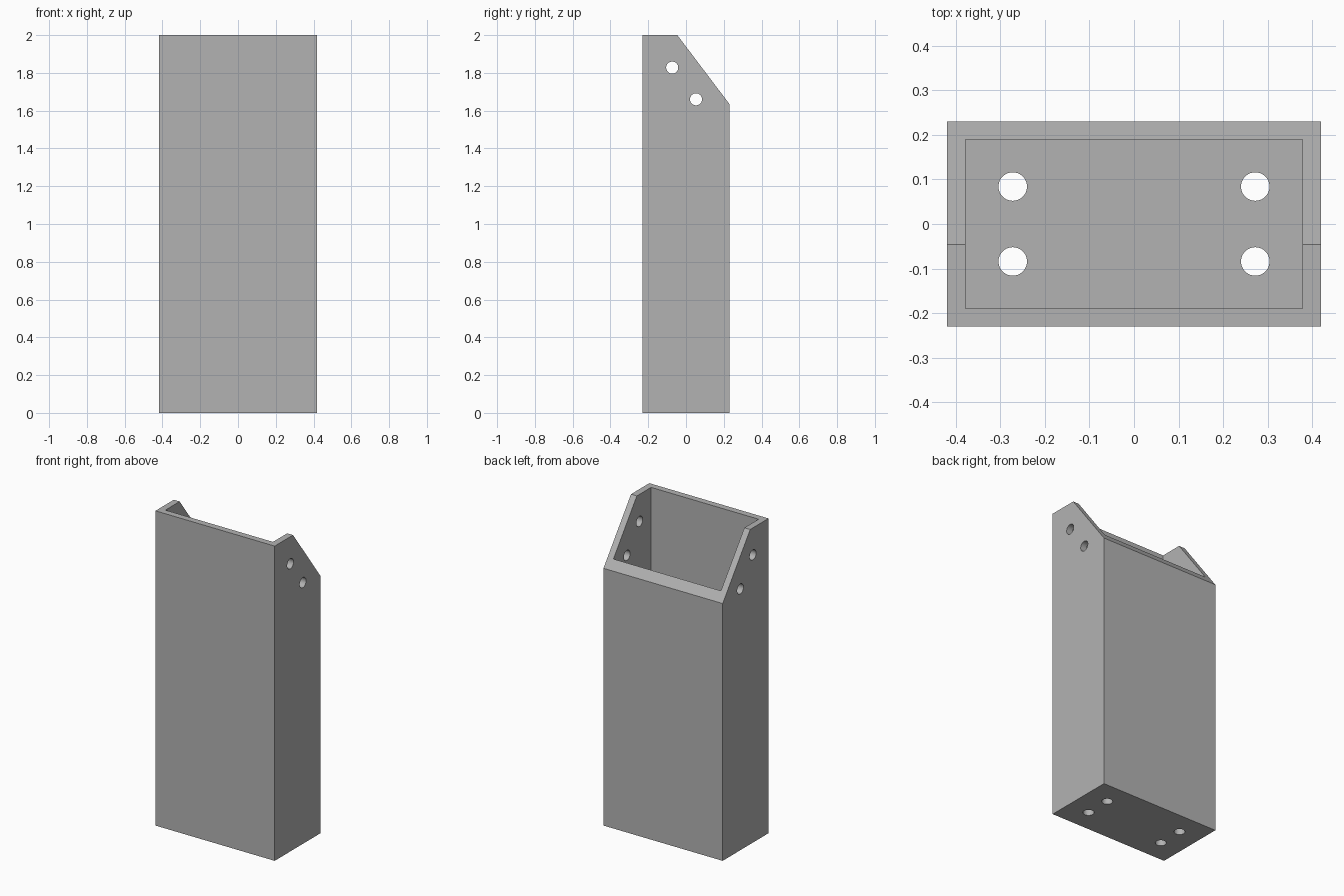
import bpy
import bmesh
import math
from mathutils import Matrix, Vector

if "Cube" in bpy.data.objects:
    bpy.data.objects.remove(bpy.data.objects["Cube"], do_unlink=True)

HALF_W, HALF_D, HEIGHT = 0.419, 0.23, 2.0
WALL = 0.041
HOLE_R = 0.032

grey = bpy.data.materials.new("plain grey")
grey.use_nodes = True
colour = (0.45, 0.45, 0.45, 1)
grey.diffuse_color = colour
grey.node_tree.nodes["Principled BSDF"].inputs["Base Color"].default_value = colour


def make_object(name, bm):
    bmesh.ops.recalc_face_normals(bm, faces=bm.faces)
    mesh = bpy.data.meshes.new(name)
    bm.to_mesh(mesh)
    bm.free()
    mesh.materials.append(grey)
    obj = bpy.data.objects.new(name, mesh)
    bpy.context.collection.objects.link(obj)
    return obj


def cut(target, bm):
    """Subtract a temporary solid from the target."""
    cutter = make_object("cutter", bm)
    cutter.hide_render = True
    mod = target.modifiers.new("cut", 'BOOLEAN')
    mod.operation = 'DIFFERENCE'
    mod.solver = 'EXACT'
    mod.object = cutter
    bpy.context.view_layer.objects.active = target
    bpy.ops.object.modifier_apply(modifier=mod.name)
    bpy.data.objects.remove(cutter, do_unlink=True)


def rod(centre, depth, rotation=Matrix()):
    bm = bmesh.new()
    bmesh.ops.create_cone(bm, cap_ends=True, segments=40, radius1=HOLE_R,
                          radius2=HOLE_R, depth=depth,
                          matrix=Matrix.Translation(centre) @ rotation)
    return bm


# Outer body: side profile with a sloping rear top corner, extruded across
profile = [(-HALF_D, 0), (HALF_D, 0), (HALF_D, 1.635), (-0.046, HEIGHT), (-HALF_D, HEIGHT)]
bm = bmesh.new()
side = bm.faces.new([bm.verts.new((-HALF_W, y, z)) for y, z in profile])
ext = bmesh.ops.extrude_face_region(bm, geom=[side])
bmesh.ops.translate(bm, vec=(2 * HALF_W, 0, 0),
                    verts=[v for v in ext["geom"] if isinstance(v, bmesh.types.BMVert)])
body = make_object("box_body", bm)

# Open-topped cavity above the floor
bm = bmesh.new()
size = (2 * (HALF_W - WALL), 2 * (HALF_D - WALL), HEIGHT)
bmesh.ops.create_cube(bm, size=1, matrix=Matrix.Translation((0, 0, WALL + HEIGHT / 2))
                      @ Matrix.Diagonal((*size, 1)))
cut(body, bm)

# Screw holes through both side walls
across = Matrix.Rotation(math.pi / 2, 4, 'Y')
for y, z in [(-0.073, 1.828), (0.053, 1.66)]:
    cut(body, rod(Vector((0, y, z)), 3 * HALF_W, across))

# Screw holes through the floor
for x in (-0.272, 0.272):
    for y in (-0.084, 0.084):
        cut(body, rod(Vector((x, y, 0)), 4 * WALL))

# Smooth the hole walls, keep the box edges sharp
body.select_set(True)
bpy.context.view_layer.objects.active = body
bpy.ops.object.shade_smooth_by_angle(angle=math.radians(30))
